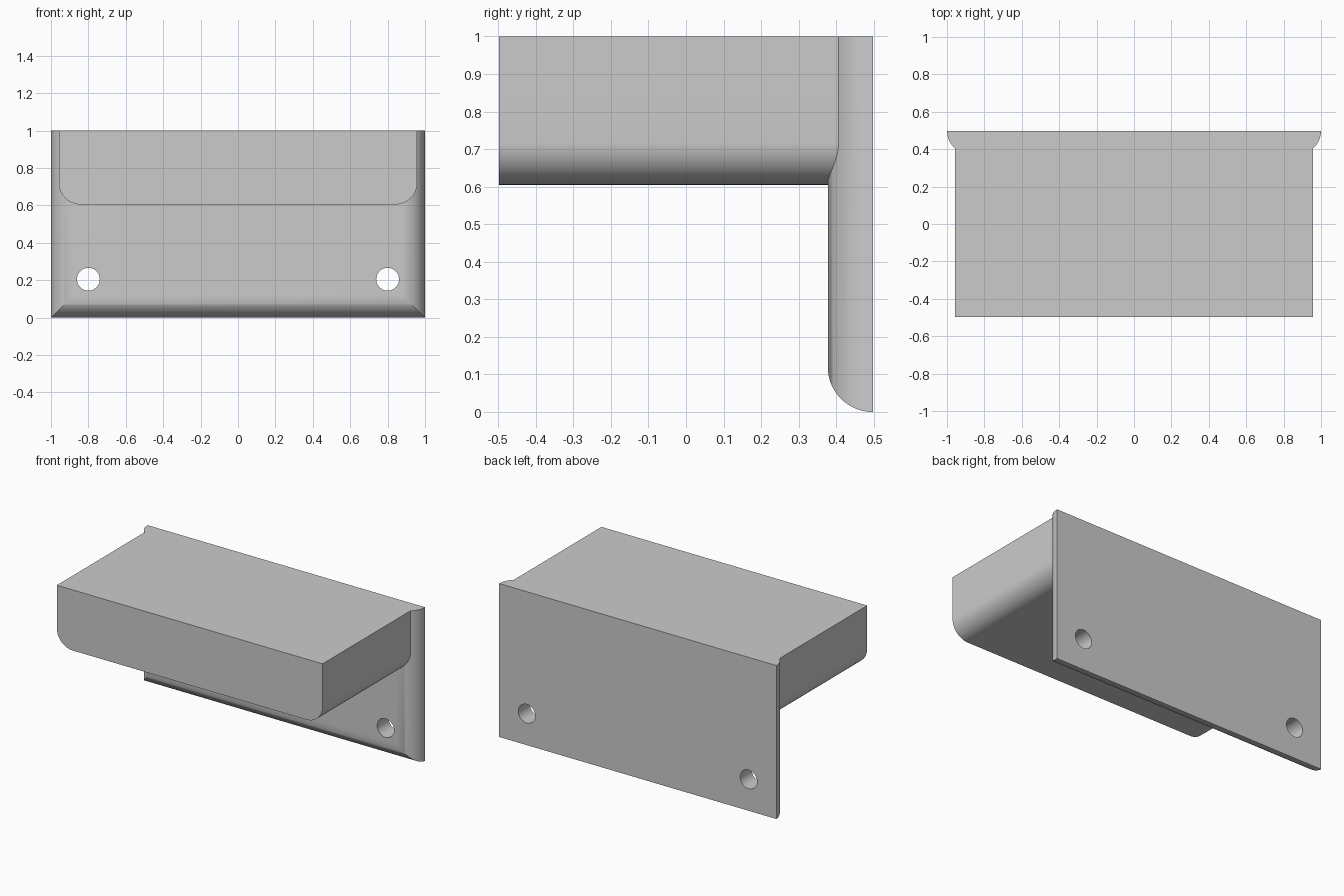
import bpy, bmesh
from math import sin, cos, pi

cube = bpy.data.objects.get("Cube")
if cube:
    bpy.data.objects.remove(cube, do_unlink=True)

GREY = (0.6, 0.6, 0.6, 1.0)
BACK, FRONT, SHELF_END = 0.4975, -0.4975, 0.42
ROUND, SEGMENTS = 0.12, 16

grey = bpy.data.materials.new("plain grey")
grey.use_nodes = True
grey.diffuse_color = GREY
grey.node_tree.nodes["Principled BSDF"].inputs["Base Color"].default_value = GREY


def loft(name, loops):
    """Solid through matching closed loops, capped at both ends."""
    bm = bmesh.new()
    rings = [[bm.verts.new(p) for p in loop] for loop in loops]
    for a, b in zip(rings, rings[1:]):
        for i in range(len(a)):
            j = (i + 1) % len(a)
            bm.faces.new((a[i], a[j], b[j], b[i]))
    bm.faces.new(rings[0])
    bm.faces.new(rings[-1])
    bmesh.ops.recalc_face_normals(bm, faces=bm.faces)
    mesh = bpy.data.meshes.new(name)
    bm.to_mesh(mesh)
    bm.free()
    obj = bpy.data.objects.new(name, mesh)
    bpy.context.collection.objects.link(obj)
    mesh.materials.append(grey)
    return obj


def activate(obj):
    bpy.ops.object.select_all(action='DESELECT')
    obj.select_set(True)
    bpy.context.view_layer.objects.active = obj


# Back plate: quarter-round sides and bottom edge with mitred corners, flat top
plate_loops = []
for k in range(SEGMENTS + 1):
    t = pi / 2 * k / SEGMENTS
    inset, y = ROUND * (1 - cos(t)), BACK - ROUND * sin(t)
    x = 1 - inset
    plate_loops.append([(-x, y, inset), (x, y, inset), (x, y, 1), (-x, y, 1)])
plate = loft("back_plate", plate_loops)

# Screw holes through the plate
for side in (-1, 1):
    bpy.ops.mesh.primitive_cylinder_add(vertices=48, radius=0.061, depth=0.5,
                                        location=(side * 0.8, BACK, 0.205),
                                        rotation=(pi / 2, 0, 0))
    cutter = bpy.context.object
    cutter.name = "hole_cutter"
    cutter.hide_render = True
    cutter.data.materials.append(grey)
    activate(plate)
    cut = plate.modifiers.new("screw_hole", 'BOOLEAN')
    cut.operation, cut.solver, cut.object = 'DIFFERENCE', 'EXACT', cutter
    bpy.ops.object.modifier_apply(modifier=cut.name)
    bpy.data.objects.remove(cutter, do_unlink=True)

# Shelf block: square top, rounded lower long edges
HALF, BOTTOM, CORNER = 0.958, 0.605, 0.115
right_arc = []
for k in range(SEGMENTS + 1):
    t = pi / 2 * k / SEGMENTS
    right_arc.append((HALF - CORNER * (1 - sin(t)), BOTTOM + CORNER * (1 - cos(t))))
profile = right_arc + [(HALF, 1), (-HALF, 1)] + [(-x, z) for x, z in reversed(right_arc)]
shelf = loft("shelf_block", [[(x, y, z) for x, z in profile] for y in (FRONT, SHELF_END)])

# Smooth rounds, sharp edges
for obj in (plate, shelf):
    activate(obj)
    bpy.ops.object.shade_smooth_by_angle(angle=pi / 6)
